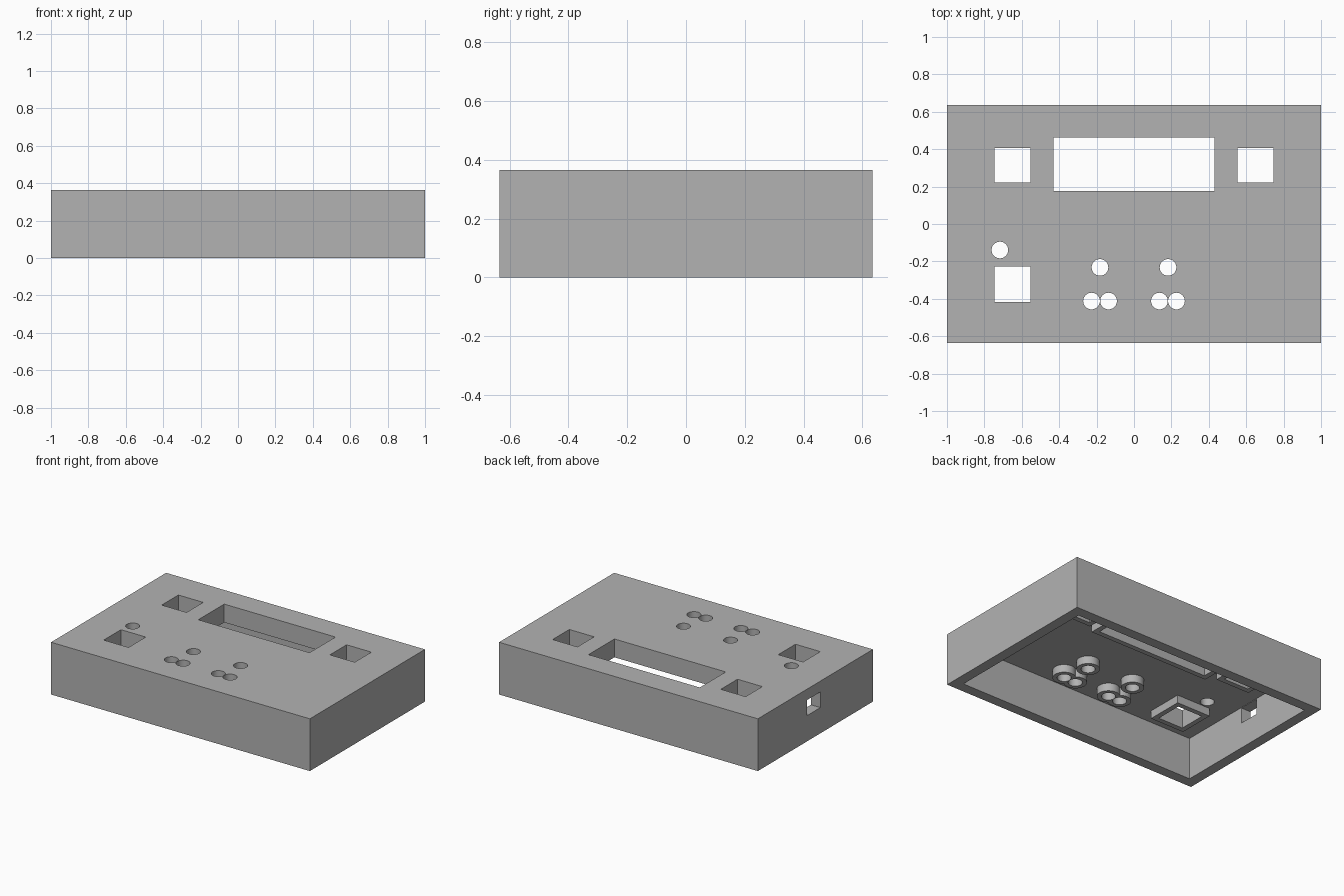
import bpy, bmesh
from mathutils import Matrix, Vector

old = bpy.data.objects.get("Cube")
if old:
    bpy.data.objects.remove(old, do_unlink=True)

# Main dimensions
HALF_X, HALF_Y, HEIGHT = 1.0, 0.635, 0.365
WALL = 0.073
CEILING = HEIGHT - WALL
RIM_DEPTH = 0.055            # how far collars hang below the ceiling
RIM = 0.035                  # collar wall around windows
HOLE_R, COLLAR_R = 0.0445, 0.073

# Windows as x centre, y centre, x size, y size
windows = [(0, 0.319, 0.86, 0.286)]
windows += [(s * 0.65, 0.315, 0.192, 0.184) for s in (-1, 1)]
windows += [(-0.65, -0.322, 0.192, 0.19)]

# Button holes: two mirrored groups of three
buttons = [(s * x, y) for s in (-1, 1)
           for x, y in ((0.182, -0.232), (0.136, -0.412), (0.227, -0.412))]
plain_hole = (-0.717, -0.139)

grey = bpy.data.materials.new("plain_grey")
grey.use_nodes = True
colour = (0.45, 0.45, 0.45, 1)
grey.diffuse_color = colour
grey.node_tree.nodes["Principled BSDF"].inputs["Base Color"].default_value = colour


def box(name, x, y, sx, sy, z0, z1):
    bm = bmesh.new()
    size = Matrix.Diagonal((sx, sy, z1 - z0, 1))
    bmesh.ops.create_cube(bm, size=1, matrix=Matrix.Translation((x, y, (z0 + z1) / 2)) @ size)
    return finish(name, bm)


def cylinder(name, x, y, r, z0, z1):
    bm = bmesh.new()
    bmesh.ops.create_cone(bm, cap_ends=True, segments=48, radius1=r, radius2=r, depth=z1 - z0,
                          matrix=Matrix.Translation((x, y, (z0 + z1) / 2)))
    return finish(name, bm)


def finish(name, bm):
    mesh = bpy.data.meshes.new(name)
    bm.to_mesh(mesh)
    bm.free()
    mesh.materials.append(grey)
    obj = bpy.data.objects.new(name, mesh)
    bpy.context.collection.objects.link(obj)
    return obj


def combine(target, tool, operation):
    """Apply a boolean with the tool, then discard the tool."""
    tool.hide_render = True
    mod = target.modifiers.new(operation.lower(), 'BOOLEAN')
    mod.operation, mod.solver, mod.object = operation, 'EXACT', tool
    bpy.context.view_layer.objects.active = target
    bpy.ops.object.modifier_apply(modifier=mod.name)
    bpy.data.objects.remove(tool, do_unlink=True)


# Hollow lid, open underneath
case = box("enclosure_lid", 0, 0, 2 * HALF_X, 2 * HALF_Y, 0, HEIGHT)
combine(case, box("cavity", 0, 0, 2 * (HALF_X - WALL), 2 * (HALF_Y - WALL), -0.1, CEILING),
        'DIFFERENCE')

# Collars under the ceiling, set into the plate
low, embedded = CEILING - RIM_DEPTH, CEILING + 0.03
for x, y, sx, sy in windows:
    combine(case, box("window_collar", x, y, sx + 2 * RIM, sy + 2 * RIM, low, embedded), 'UNION')
for x, y in buttons:
    combine(case, cylinder("button_collar", x, y, COLLAR_R, low, embedded), 'UNION')

# Openings through the top
for x, y, sx, sy in windows:
    combine(case, box("window_cutter", x, y, sx, sy, 0.1, 0.5), 'DIFFERENCE')
for x, y in buttons + [plain_hole]:
    combine(case, cylinder("hole_cutter", x, y, HOLE_R, 0.1, 0.5), 'DIFFERENCE')

# Cable port through the side wall
combine(case, box("port_cutter", -HALF_X, 0.02, 0.3, 0.15, 0.18, CEILING - 0.003), 'DIFFERENCE')

# Smooth round walls, sharp edges elsewhere
bpy.ops.object.select_all(action='DESELECT')
case.select_set(True)
bpy.context.view_layer.objects.active = case
bpy.ops.object.shade_smooth_by_angle(angle=0.5)
